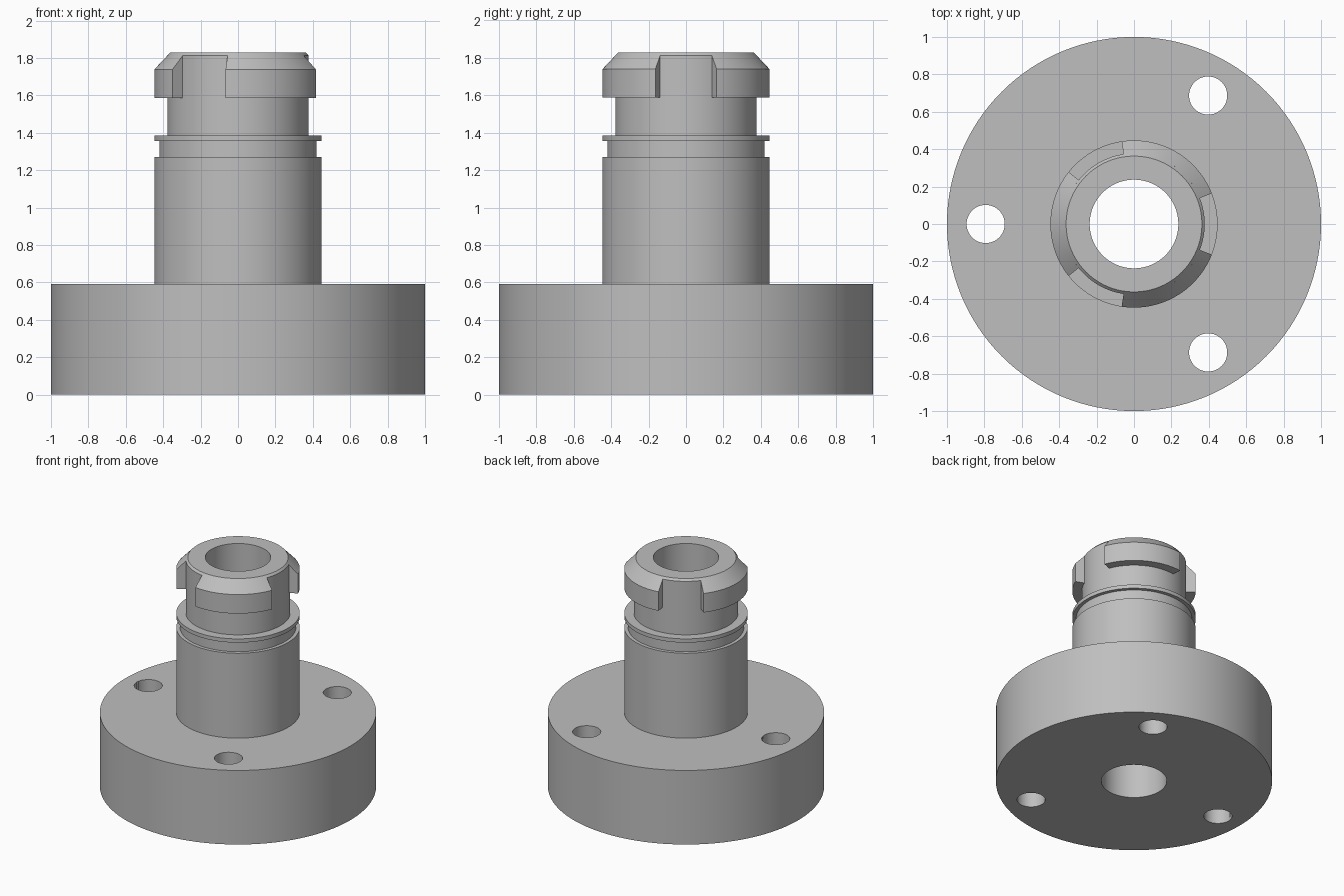
import bpy
import bmesh
from math import cos, sin, pi, radians

cube = bpy.data.objects.get("Cube")
if cube:
    bpy.data.objects.remove(cube, do_unlink=True)

steel = bpy.data.materials.new("plain_grey_steel")
steel.use_nodes = True
GREY = (0.52, 0.52, 0.52, 1)
steel.diffuse_color = GREY
steel.node_tree.nodes["Principled BSDF"].inputs["Base Color"].default_value = GREY


def revolve(name, profile, start=0, sweep=2 * pi, steps=128):
    """Sweep a closed (radius, height) profile about z, capping partial turns."""
    full = sweep > 6.28
    bm = bmesh.new()
    rings = []
    for i in range(steps if full else steps + 1):
        a = start + sweep * i / steps
        rings.append([bm.verts.new((r * cos(a), r * sin(a), z)) for r, z in profile])
    n = len(profile)
    for i in range(steps):
        a, b = rings[i], rings[(i + 1) % len(rings)]
        for j in range(n):
            k = (j + 1) % n
            bm.faces.new((a[j], b[j], b[k], a[k]))
    if not full:
        bm.faces.new(rings[0])
        bm.faces.new(rings[-1])
    bmesh.ops.recalc_face_normals(bm, faces=bm.faces)
    mesh = bpy.data.meshes.new(name)
    bm.to_mesh(mesh)
    bm.free()
    mesh.materials.append(steel)
    obj = bpy.data.objects.new(name, mesh)
    bpy.context.collection.objects.link(obj)
    return obj


def smooth(obj):
    bpy.ops.object.select_all(action='DESELECT')
    obj.select_set(True)
    bpy.context.view_layer.objects.active = obj
    bpy.ops.object.shade_smooth_by_angle(angle=radians(25))


# Dimensions
BORE, BODY, GROOVE, NECK, TIP = 0.237, 0.447, 0.42, 0.378, 0.363
FLANGE_TOP, LUG_BOTTOM, LUG_SHOULDER, TOP = 0.592, 1.587, 1.739, 1.828
# Height where the tip chamfer meets the neck
MEET = TOP - (TOP - LUG_SHOULDER) * (NECK - TIP) / (BODY - TIP)

# Flange, sleeve, groove, collar and neck turned in one piece around the bore
body = revolve("flanged_sleeve", [
    (BORE, 0), (1, 0), (1, FLANGE_TOP), (BODY, FLANGE_TOP),
    (BODY, 1.27), (GROOVE, 1.27), (GROOVE, 1.355), (BODY, 1.355),
    (BODY, 1.385), (NECK, 1.385), (NECK, MEET), (TIP, TOP), (BORE, TOP),
])

# Three bolt holes through the flange
for i in range(3):
    a = pi + i * 2 * pi / 3
    bpy.ops.mesh.primitive_cylinder_add(
        vertices=48, radius=0.102, depth=1,
        location=(0.793 * cos(a), 0.793 * sin(a), 0.3))
    cutter = bpy.context.object
    cutter.name = "bolt_hole_cutter"
    cutter.hide_render = True
    cutter.data.materials.append(steel)
    cut = body.modifiers.new("bolt_hole", 'BOOLEAN')
    cut.operation = 'DIFFERENCE'
    cut.solver = 'EXACT'
    cut.object = cutter
    bpy.context.view_layer.objects.active = body
    bpy.ops.object.modifier_apply(modifier=cut.name)
    bpy.data.objects.remove(cutter, do_unlink=True)
smooth(body)

# Three chamfered bayonet lugs around the neck, with slots between them
HALF_SLOT = radians(21.5)
for i in range(3):
    lug = revolve(f"bayonet_lug_{i + 1}", [
        (TIP, LUG_BOTTOM), (BODY, LUG_BOTTOM), (BODY, LUG_SHOULDER),
        (NECK, MEET), (TIP, MEET - 0.02),
    ], start=i * 2 * pi / 3 + HALF_SLOT, sweep=2 * pi / 3 - 2 * HALF_SLOT, steps=28)
    smooth(lug)
